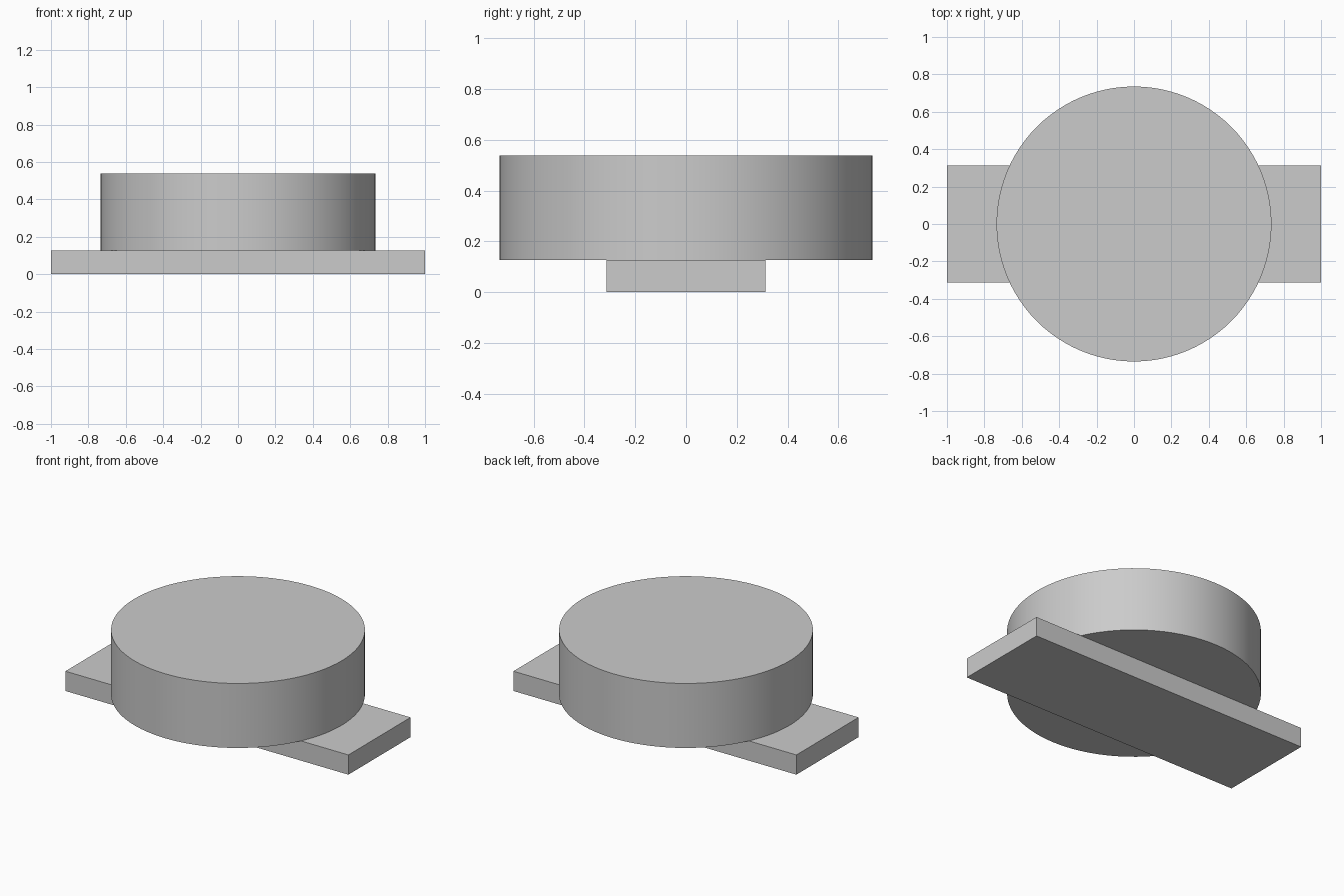
import bpy
import math

cube = bpy.data.objects.get("Cube")
if cube:
    bpy.data.objects.remove(cube, do_unlink=True)

# Single plain grey for the whole model
GREY = (0.6, 0.6, 0.6, 1.0)
grey = bpy.data.materials.new("plain_grey")
grey.use_nodes = True
grey.diffuse_color = GREY
grey.node_tree.nodes["Principled BSDF"].inputs["Base Color"].default_value = GREY

BAR_HEIGHT = 0.126
BAR_WIDTH = 0.628
DISC_RADIUS = 0.735
DISC_TOP = 0.538


def finish(name):
    obj = bpy.context.object
    obj.name = name
    obj.data.materials.append(grey)
    return obj


# Flat bar underneath, running left to right
bpy.ops.mesh.primitive_cube_add(size=1, location=(0, 0, BAR_HEIGHT / 2))
bar = finish("base_bar")
bar.scale = (2, BAR_WIDTH, BAR_HEIGHT)
bpy.ops.object.transform_apply(location=False, rotation=False, scale=True)

# Thick round disc resting on the bar
bpy.ops.mesh.primitive_cylinder_add(
    vertices=96, radius=DISC_RADIUS, depth=DISC_TOP - BAR_HEIGHT,
    location=(0, 0, (DISC_TOP + BAR_HEIGHT) / 2))
finish("round_disc")
bpy.ops.object.shade_smooth_by_angle(angle=math.radians(30))
